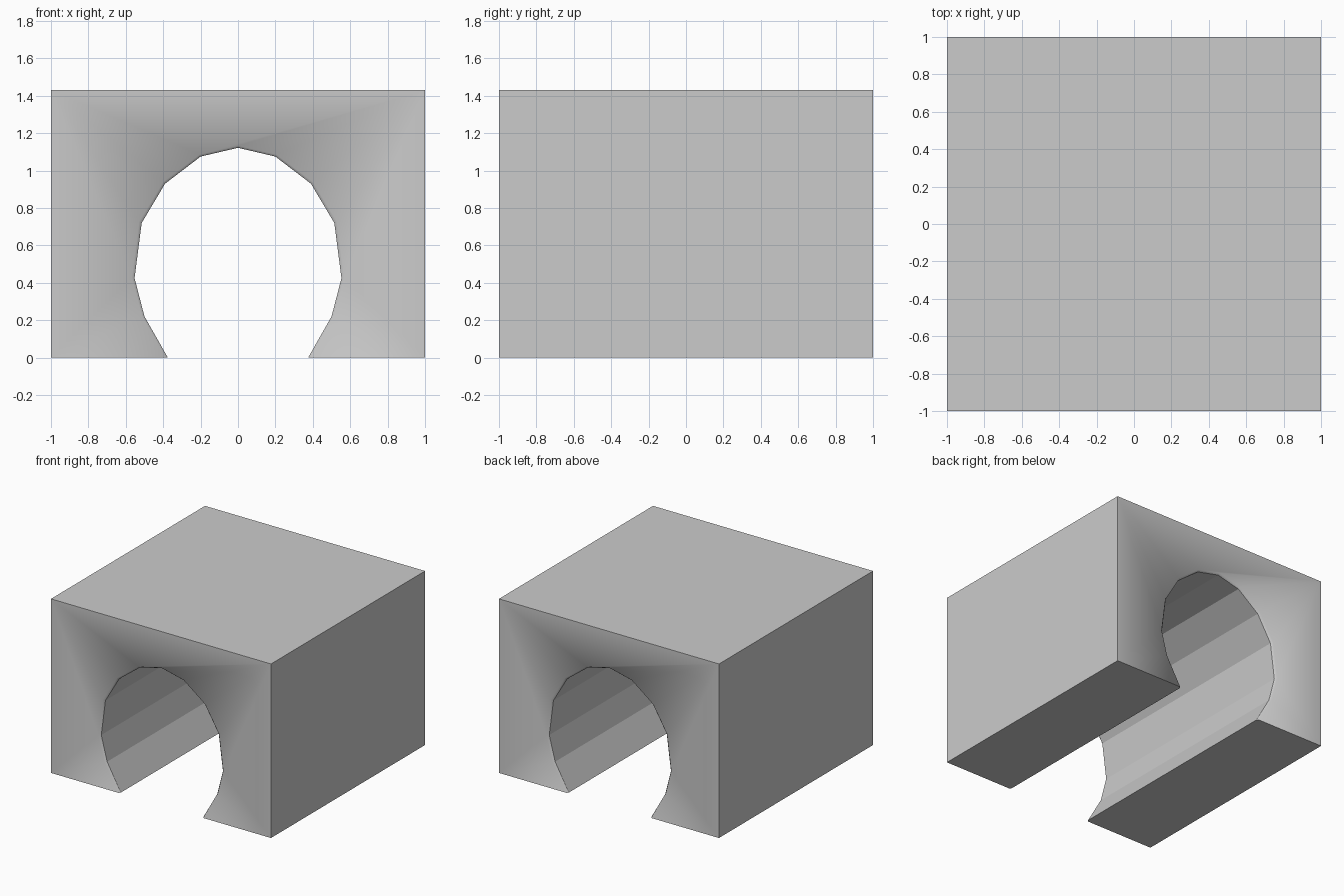
import bpy, bmesh

if "Cube" in bpy.data.objects:
    bpy.data.objects.remove(bpy.data.objects["Cube"])

HEIGHT = 1.43
BEVEL = 0.015

# Right half of the tunnel opening, floor to crown, then mirrored
half = [(0.375, 0), (0.5, 0.22), (0.553, 0.425), (0.515, 0.72),
        (0.39, 0.93), (0.2, 1.075), (0, 1.122)]
inner = half + [(-x, z) for x, z in half[-2::-1]]
rim = [(x * 1.027, z * 1.01) for x, z in inner]
box = [(-1, 0), (-1, HEIGHT), (1, HEIGHT), (1, 0)]

bm = bmesh.new()


def ring(points, y):
    return [bm.verts.new((x, y, z)) for x, z in points]


def strip(a, b, smooth=False):
    for i in range(len(a) - 1):
        bm.faces.new((a[i], a[i + 1], b[i + 1], b[i])).smooth = smooth


# Tunnel rings from front to back, with a softened rim at each end
rings = [ring(rim, -1), ring(inner, -1 + BEVEL),
         ring(inner, 1 - BEVEL), ring(rim, 1)]
front, back = ring(box, -1), ring(box, 1)
strip(rings[0], rings[1], True)
strip(rings[1], rings[2])
strip(rings[2], rings[3], True)

# Outer walls and roof
strip(front, back)

# Front and back faces around the opening
for outer, hole in ((front, rings[0]), (back, rings[3])):
    bm.faces.new(outer + hole).smooth = True

# Undersides of the two side blocks
for corner, end in ((3, 0), (0, -1)):
    bm.faces.new([front[corner], back[corner]] + [r[end] for r in reversed(rings)])

bmesh.ops.recalc_face_normals(bm, faces=bm.faces[:])
mesh = bpy.data.meshes.new("tunnel_block")
bm.to_mesh(mesh)
bm.free()
bpy.context.collection.objects.link(bpy.data.objects.new("tunnel_block", mesh))
